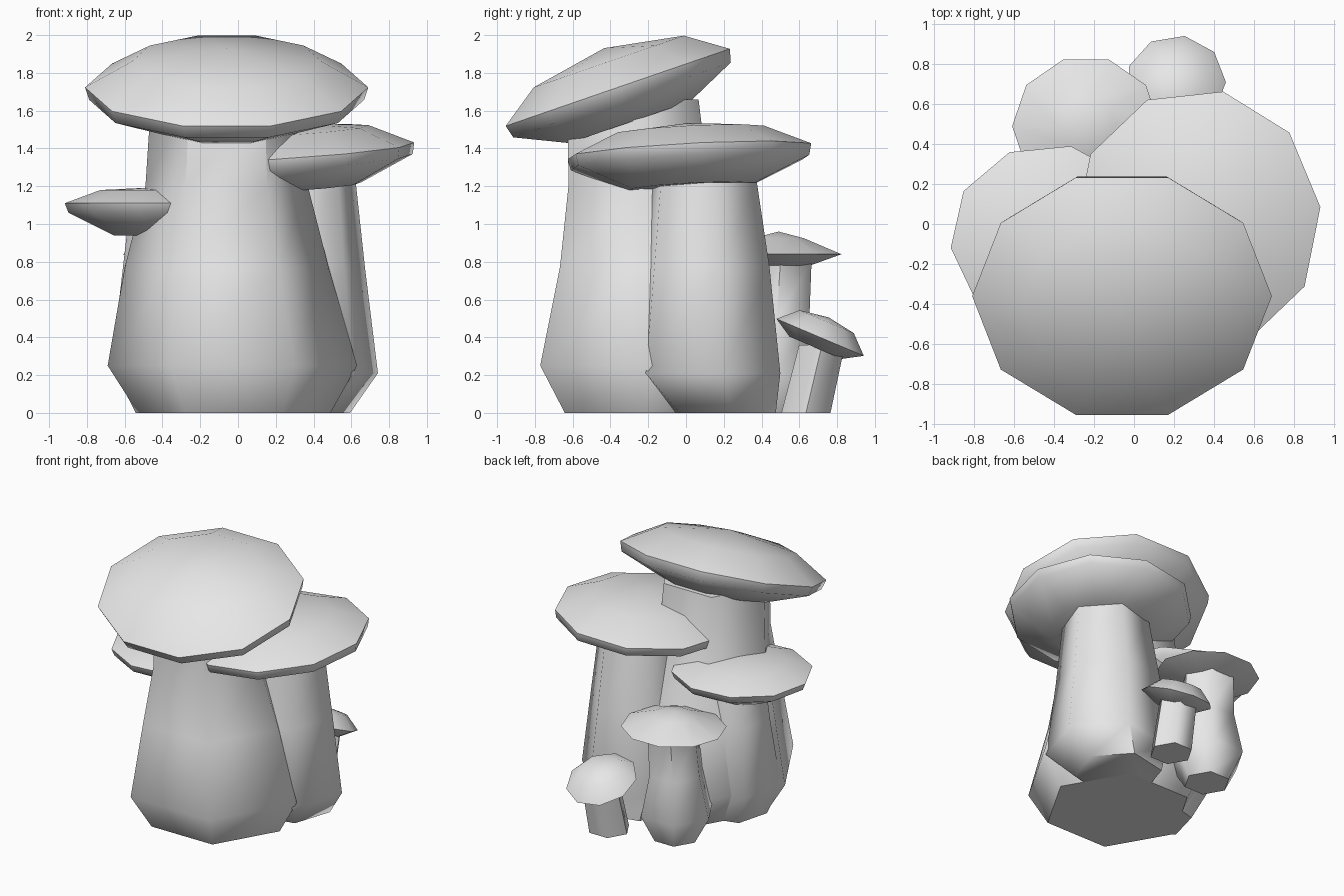
import bpy, bmesh, math
from mathutils import Matrix, Vector

if "Cube" in bpy.data.objects:
    bpy.data.objects.remove(bpy.data.objects["Cube"], do_unlink=True)

grey = bpy.data.materials.new("plain_grey")
grey.use_nodes = True
grey.diffuse_color = (0.8, 0.8, 0.8, 1)
grey.node_tree.nodes["Principled BSDF"].inputs["Base Color"].default_value = (0.8, 0.8, 0.8, 1)


def finish(name, bm, angle):
    """Turn a bmesh into a smooth-shaded object with sharp creases."""
    bmesh.ops.recalc_face_normals(bm, faces=bm.faces)
    mesh = bpy.data.meshes.new(name)
    bm.to_mesh(mesh)
    bm.free()
    mesh.materials.append(grey)
    obj = bpy.data.objects.new(name, mesh)
    bpy.context.collection.objects.link(obj)
    bpy.ops.object.select_all(action="DESELECT")
    obj.select_set(True)
    bpy.context.view_layer.objects.active = obj
    bpy.ops.object.shade_smooth_by_angle(angle=math.radians(angle))
    return obj


def loft(bm, rings):
    """Bridge successive rings of vertices with quads."""
    for low, high in zip(rings, rings[1:]):
        n = len(low)
        for i in range(n):
            j = (i + 1) % n
            bm.faces.new((low[i], low[j], high[j], high[i]))


def ring(bm, centre, rx, ry, sides, turn):
    pts = []
    for i in range(sides):
        a = math.tau * i / sides + math.radians(turn)
        pts.append(bm.verts.new(Vector(centre) + Vector((rx * math.cos(a), ry * math.sin(a), 0))))
    return pts


def stem(name, sections, sides=6, turn=0):
    """Sections run from the ground up: x, y, z, radius."""
    bm = bmesh.new()
    rings = [ring(bm, s[:3], s[3], s[3], sides, turn) for s in sections]
    loft(bm, rings)
    bm.faces.new(rings[0])
    bm.faces.new(rings[-1])
    return finish(name, bm, 60)


def cap(name, centre, rx, ry, profile, tilt=(0, 0), sides=10, turn=0):
    """Profile is (radius fraction, height) from underside to top ring, then the peak height."""
    bm = bmesh.new()
    *levels, peak = profile
    rings = [ring(bm, (0, 0, h), rx * f, ry * f, sides, turn) for f, h in levels]
    loft(bm, rings)
    bm.faces.new(rings[0])
    top = bm.verts.new((0, 0, peak))
    for i in range(sides):
        bm.faces.new((rings[-1][i], rings[-1][(i + 1) % sides], top))
    turned = Matrix.Rotation(math.radians(tilt[0]), 4, "X") @ Matrix.Rotation(math.radians(tilt[1]), 4, "Y")
    bm.transform(Matrix.Translation(centre) @ turned)
    return finish(name, bm, 62)


# Tall mushroom with the tilted cap
stem("main_stem", [(-0.02, -0.2, 0, 0.51), (-0.03, -0.2, 0.25, 0.66),
                   (-0.06, -0.2, 0.77, 0.54), (-0.06, -0.25, 1.2, 0.43), (-0.06, -0.28, 1.66, 0.4)])
cap("main_cap", (-0.06, -0.35, 1.69), 0.75, 0.66,
    [(0.54, -0.16), (0.97, -0.035), (1, 0.035), (0.67, 0.18), 0.255], tilt=(19, 0))

# Broad mushroom on the left
stem("left_stem", [(0.3, 0.19, 0, 0.3), (0.33, 0.1, 0.21, 0.42),
                   (0.32, 0.1, 0.77, 0.36), (0.33, 0.09, 1.22, 0.3)], turn=12)
cap("left_cap", (0.32, 0.02, 1.355), 0.62, 0.66,
    [(0.52, -0.16), (0.98, -0.03), (1, 0.03), (0.62, 0.14), 0.18], tilt=(3, -4), turn=6)

# Lower mushroom on the right
stem("right_stem", [(-0.3, -0.13, 0, 0.25), (-0.36, -0.1, 0.25, 0.32),
                    (-0.37, -0.07, 0.75, 0.25), (-0.38, -0.07, 1.0, 0.21)], turn=15)
cap("right_cap", (-0.42, -0.07, 1.09), 0.5, 0.47,
    [(0.48, -0.15), (0.96, -0.03), (1, 0.02), (0.62, 0.09), 0.105], turn=6)

# Two small mushrooms at the back
stem("back_stem", [(-0.25, 0.48, 0, 0.16), (-0.25, 0.47, 0.2, 0.27),
                   (-0.25, 0.48, 0.5, 0.2), (-0.24, 0.5, 0.8, 0.19)])
cap("back_cap", (-0.24, 0.49, 0.84), 0.37, 0.35,
    [(0.5, -0.06), (1, 0), (0.4, 0.085), 0.12])
stem("tiny_stem", [(0.2, 0.635, 0, 0.15), (0.21, 0.72, 0.36, 0.14)], turn=0)
cap("tiny_cap", (0.21, 0.71, 0.4), 0.25, 0.255,
    [(0.6, -0.06), (1, 0), (0.62, 0.09), 0.115], tilt=(-23, 0), sides=9)
